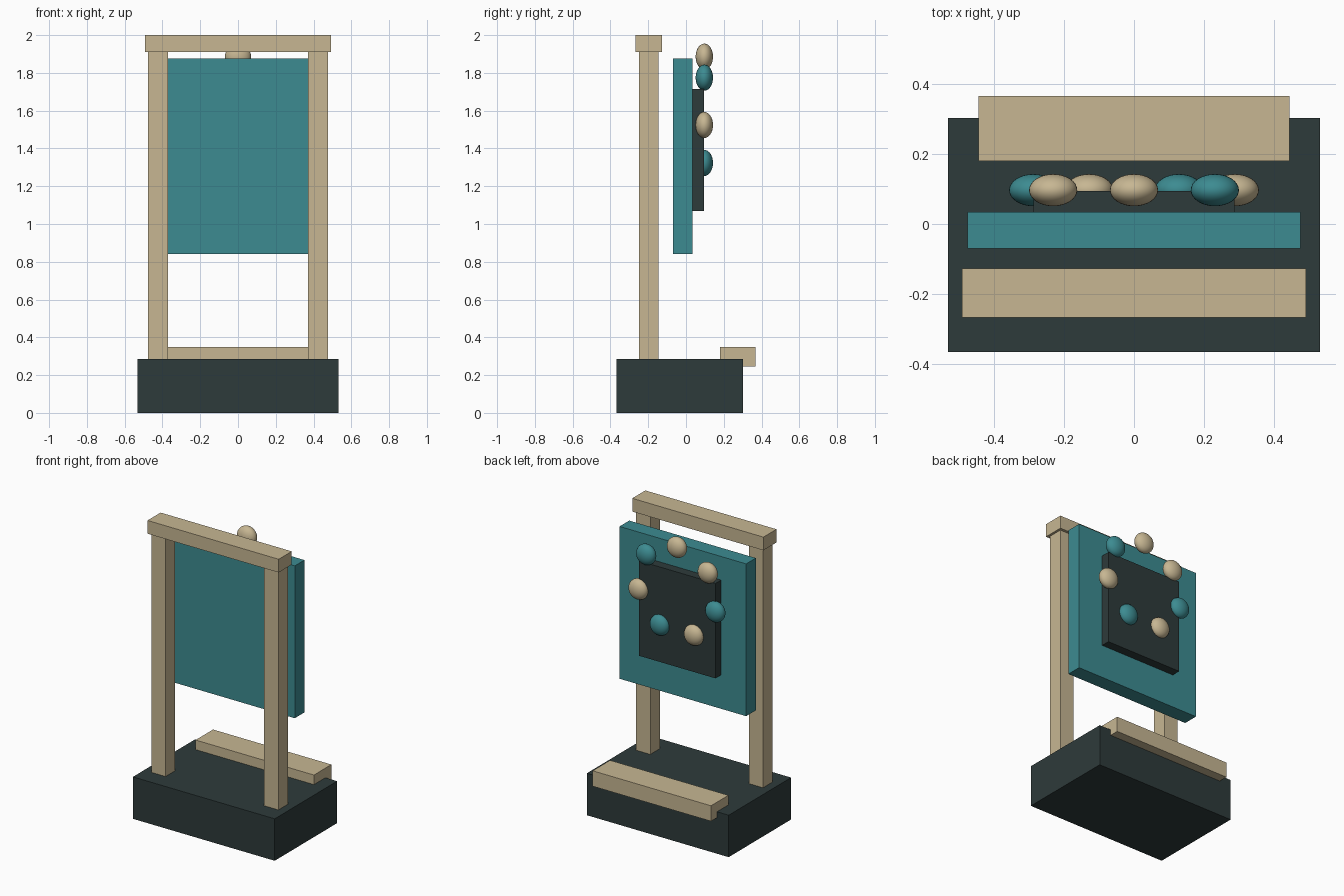
import bpy
from math import sin, cos, tau

if "Cube" in bpy.data.objects:
    bpy.data.objects.remove(bpy.data.objects["Cube"], do_unlink=True)


def make_material(name, r, g, b):
    mat = bpy.data.materials.new(name)
    mat.use_nodes = True
    mat.diffuse_color = (r, g, b, 1)
    bsdf = next(n for n in mat.node_tree.nodes if n.type == 'BSDF_PRINCIPLED')
    bsdf.inputs["Base Color"].default_value = (r, g, b, 1)
    return mat


tan = make_material("sand", 0.57, 0.47, 0.29)
teal = make_material("teal", 0.046, 0.26, 0.285)
dark = make_material("dark slate", 0.027, 0.043, 0.043)


def box(name, mat, xs, ys, zs):
    """Box spanning the given (low, high) range on each axis."""
    spans = (xs, ys, zs)
    bpy.ops.mesh.primitive_cube_add(size=1, location=[(a + b) / 2 for a, b in spans])
    obj = bpy.context.object
    obj.name = name
    obj.scale = [b - a for a, b in spans]
    bpy.ops.object.transform_apply(location=False, rotation=False, scale=True)
    obj.data.materials.append(mat)
    return obj


# Plinth and rear ledge
box("base", dark, (-0.533, 0.533), (-0.367, 0.303), (0, 0.285))
box("rear_ledge", tan, (-0.445, 0.445), (0.18, 0.367), (0.245, 0.35))

# Gate frame
for side, x in (("left", 0.424), ("right", -0.424)):
    box(side + "_post", tan, (x - 0.053, x + 0.053), (-0.248, -0.146), (0.285, 1.91))
box("crossbeam", tan, (-0.493, 0.493), (-0.267, -0.127), (1.91, 2.0))

# Hanging panel with its raised back plate
box("panel", teal, (-0.476, 0.476), (-0.07, 0.034), (0.84, 1.875))
box("back_plate", dark, (-0.288, 0.288), (0.034, 0.095), (1.07, 1.715))

# Ring of flattened beads in alternating colours
count, radius = 7, 0.296
for i in range(count):
    angle = tau * i / count
    bpy.ops.mesh.primitive_uv_sphere_add(
        segments=32, ring_count=16, radius=1,
        location=(radius * sin(angle), 0.097, 1.59 + radius * cos(angle)))
    bead = bpy.context.object
    bead.name = f"bead_{i + 1}"
    bead.scale = (0.069, 0.046, 0.069)
    bpy.ops.object.transform_apply(location=False, rotation=False, scale=True)
    bpy.ops.object.shade_smooth()
    bead.data.materials.append(teal if i % 2 else tan)
